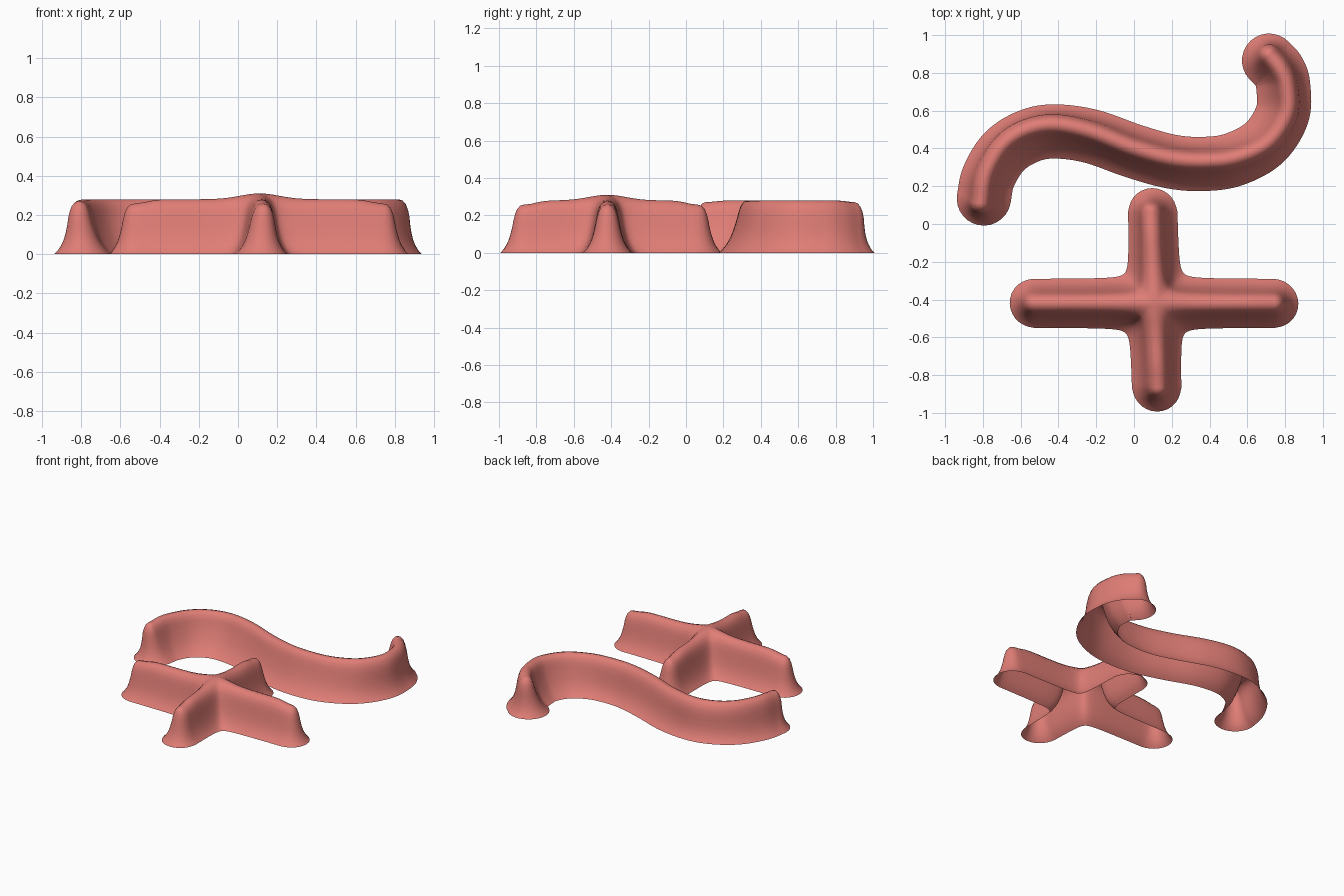
import bpy, bmesh, math
from mathutils import Vector

if "Cube" in bpy.data.objects:
    bpy.data.objects.remove(bpy.data.objects["Cube"])

clay = bpy.data.materials.new("salmon_clay")
clay.diffuse_color = (0.74, 0.205, 0.18, 1)
clay.use_nodes = True
clay.node_tree.nodes["Principled BSDF"].inputs["Base Color"].default_value = clay.diffuse_color

# Wall cross-section: (half width, height), flared foot to rounded crest
PROFILE = [(.128, 0), (.112, .018), (.096, .045), (.083, .075), (.073, .11),
           (.064, .15), (.057, .19), (.049, .225), (.038, .254), (.021, .274), (0, .28)]
TOP = PROFILE[-1][1]
CAP = 14


def build(name, rings):
    """Join stacked closed rings into an open-bottomed smooth shell."""
    bm = bmesh.new()
    loops = [[bm.verts.new(p) for p in ring] for ring in rings]
    n = len(loops[0])
    for lo, hi in zip(loops, loops[1:]):
        for i in range(n):
            j = (i + 1) % n
            bm.faces.new((lo[i], lo[j], hi[j], hi[i]))
    bmesh.ops.remove_doubles(bm, verts=bm.verts, dist=1e-4)
    mesh = bpy.data.meshes.new(name)
    bm.to_mesh(mesh)
    bm.free()
    for p in mesh.polygons:
        p.use_smooth = True
    mesh.materials.append(clay)
    obj = bpy.data.objects.new(name, mesh)
    bpy.context.collection.objects.link(obj)


def spline(pts, steps=9):
    """Catmull-Rom curve through 2D points."""
    pts = [Vector(p) for p in pts]
    pts = [2 * pts[0] - pts[1]] + pts + [2 * pts[-1] - pts[-2]]
    out = []
    for a, b, c, d in zip(pts, pts[1:], pts[2:], pts[3:]):
        for s in range(steps):
            t = s / steps
            out.append(.5 * (2 * b + (c - a) * t + (2 * a - 5 * b + 4 * c - d) * t ** 2
                             + (3 * b - a - 3 * c + d) * t ** 3))
    return out + [pts[-2]]


# Wavy wall: foot centre line and the slightly outward-leaning crest line
foot = spline([(-.795, .135), (-.77, .25), (-.69, .38), (-.57, .46), (-.43, .49),
               (-.23, .465), (0, .385), (.2, .33), (.37, .318), (.53, .342),
               (.69, .43), (.785, .58), (.79, .73), (.765, .81), (.715, .865)])
crest = spline([(-.81, .11), (-.785, .26), (-.70, .41), (-.58, .495), (-.42, .525),
                (-.22, .485), (0, .40), (.2, .345), (.37, .332), (.54, .35),
                (.71, .43), (.81, .58), (.81, .73), (.775, .82), (.715, .895)])


def wave_ring(w, h):
    t = min(1, h / .2)
    w *= 1 + .12 * (1 - t)
    line = [f.lerp(c, t) for f, c in zip(foot, crest)]
    n = len(line)
    ang = []
    for i in range(n):
        d = line[min(i + 1, n - 1)] - line[max(i - 1, 0)]
        ang.append(math.atan2(d.y, d.x))
    idx = [(i, -math.pi / 2) for i in range(n)]
    idx += [(n - 1, -math.pi / 2 + math.pi * k / CAP) for k in range(1, CAP)]
    idx += [(i, math.pi / 2) for i in reversed(range(n))]
    idx += [(0, math.pi / 2 + math.pi * k / CAP) for k in range(1, CAP)]
    ring = []
    for i, off in idx:
        e = (line[i] - line[0]).length if i < n / 2 else (line[i] - line[-1]).length
        z = h * (1 - .03 * math.exp(-(e / .07) ** 2))
        a = ang[i] + off
        ring.append((line[i].x + w * math.cos(a), line[i].y + w * math.sin(a), z))
    return ring


# Cross wall: four arms around a filleted, slightly raised junction
CENTRE = Vector((.11, -.42))
DIRS = [Vector(d) for d in ((1, 0), (0, 1), (-1, 0), (0, -1))]
ARMS = [.632, .482, .64, .445]


def cross_ring(w, h):
    k = .06 * min(1, w / .04)
    soft = lambda u: (u + math.sqrt(u * u + k * k)) / 2
    flat = []
    for q in range(4):
        A, B = DIRS[q], DIRS[(q + 1) % 4]
        la, lb = ARMS[q], ARMS[(q + 1) % 4]
        for i in range(-18, 19):
            t = abs(i / 18) ** 1.5
            u = -t * (la - w) if i < 0 else t * (lb - w)
            flat.append((A * (soft(-u) + w) + B * (soft(u) + w), (q if i < 0 else (q + 1) % 4)))
        for c in range(1, CAP):
            a = math.pi * c / CAP
            flat.append((B * (lb + w * math.sin(a)) + A * (w * math.cos(a)), (q + 1) % 4))
    ring = []
    for p, arm in flat:
        e = max(0, ARMS[arm] - p.dot(DIRS[arm]))
        r = p.length
        z = h * (1 - .08 * math.exp(-(e / .08) ** 2)) + .03 * h / TOP * math.exp(-(r / .14) ** 2)
        ring.append((CENTRE.x + p.x - p.y * (.022 + .02 * h / TOP), CENTRE.y + p.y, z))
    return ring


build("wavy_wall", [wave_ring(w, h) for w, h in PROFILE])
build("cross_wall", [cross_ring(w, h) for w, h in PROFILE])
